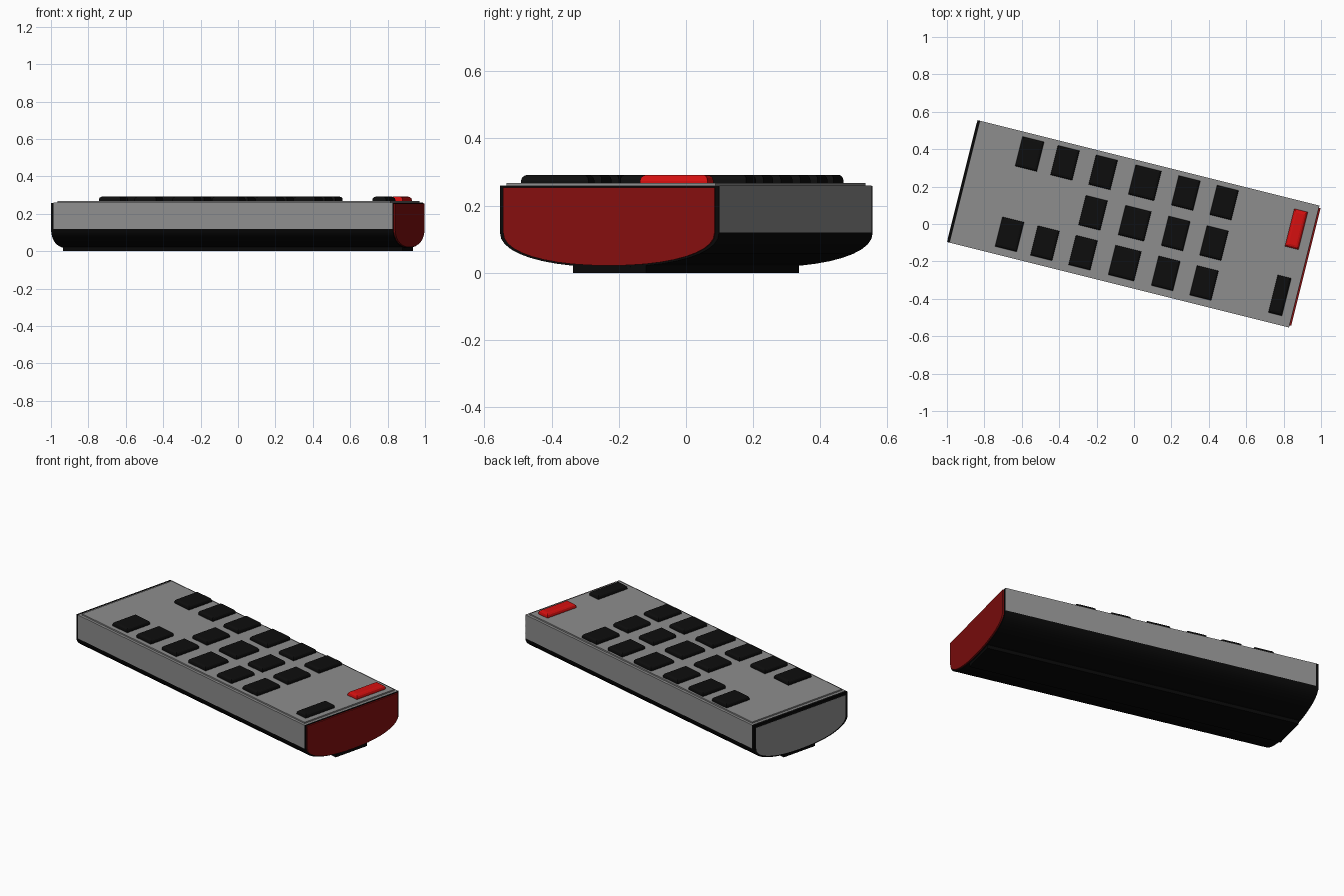
import bpy, bmesh, math
from mathutils import Matrix

cube = bpy.data.objects.get("Cube")
if cube:
    bpy.data.objects.remove(cube, do_unlink=True)

TURN = math.radians(-14.04)   # the whole model lies turned about z
HALF_W = 0.336
TOP = 0.26
SEAM = 0.12                   # where the grey shell meets the dark base


def material(name, r, g, b):
    m = bpy.data.materials.new(name)
    m.use_nodes = True
    m.diffuse_color = (r, g, b, 1)
    m.node_tree.nodes["Principled BSDF"].inputs["Base Color"].default_value = (r, g, b, 1)
    return m


grey = material("grey plastic", 0.27, 0.27, 0.27)
base_black = material("base black", 0.0025, 0.0025, 0.0025)
key_black = material("key black", 0.004, 0.004, 0.004)
bright_red = material("bright red", 0.66, 0.005, 0.005)
deep_red = material("deep red", 0.23, 0.0045, 0.0045)


def finish(name, bm, mat, smooth=False):
    bmesh.ops.recalc_face_normals(bm, faces=bm.faces)
    mesh = bpy.data.meshes.new(name)
    bm.to_mesh(mesh)
    bm.free()
    mesh.materials.append(mat)
    obj = bpy.data.objects.new(name, mesh)
    bpy.context.collection.objects.link(obj)
    obj.rotation_euler.z = TURN
    if smooth:
        bpy.ops.object.select_all(action='DESELECT')
        obj.select_set(True)
        bpy.context.view_layer.objects.active = obj
        bpy.ops.object.shade_smooth_by_angle(angle=math.radians(30))
    return obj


def box(name, mat, size, x=0, y=0, z0=0, bevel=0, segments=2):
    """Box standing on z0; bevel rounds only its top edges."""
    bm = bmesh.new()
    bmesh.ops.create_cube(bm, size=1, matrix=Matrix.Translation((x, y, z0 + size[2] / 2))
                          @ Matrix.Diagonal((*size, 1)))
    if bevel:
        middle = z0 + size[2] / 2
        edges = [e for e in bm.edges if all(v.co.z > middle for v in e.verts)]
        bmesh.ops.bevel(bm, geom=edges, offset=bevel, segments=segments,
                        profile=0.5, affect='EDGES')
    return finish(name, bm, mat)


def belly(inset, top, bottom=0.017, steps=20):
    """Cross-section: straight sides above, a shallow bowl below."""
    w = HALF_W - inset
    low = bottom + inset * 0.4
    pts = [(w, top)]
    for i in range(steps + 1):
        a = math.pi * i / steps
        c, s = math.cos(a), math.sin(a)
        pts.append((math.copysign(abs(c) ** 0.92, c) * w,
                    SEAM - (SEAM - low) * abs(s) ** 0.92))
    pts.append((-w, top))
    return pts


def extrude(name, mat, pts, x0, x1, smooth=True):
    bm = bmesh.new()
    face = bm.faces.new([bm.verts.new((x0, y, z)) for y, z in pts])
    result = bmesh.ops.extrude_face_region(bm, geom=[face], use_keep_orig=True)
    verts = [g for g in result["geom"] if isinstance(g, bmesh.types.BMVert)]
    bmesh.ops.translate(bm, verts=verts, vec=(x1 - x0, 0, 0))
    return finish(name, bm, mat, smooth)


# Shell, raised face plate and rounded base
box("upper_shell", grey, (1.867, HALF_W * 2, TOP - SEAM), x=0.002, z0=SEAM)
box("face_plate", grey, (1.835, 0.642, 0.008), x=0.002, z0=TOP)
extrude("rounded_base", base_black, belly(0, SEAM), -0.931, 0.935)
box("bottom_plate", base_black, (1.871, 0.224, 0.028))

# End plates with inset coloured panels
extrude("right_end_rim", base_black, belly(0, TOP - 0.001), 0.934, 0.938)
extrude("right_end_panel", deep_red, belly(0.012, 0.254), 0.936, 0.947)
extrude("left_end_rim", base_black, belly(0, TOP - 0.001), -0.946, -0.931)
extrude("left_end_panel", grey, belly(0.016, 0.243), -0.947, -0.94)

# Key grid: the middle row lacks the first two columns
KEY_Z, KEY_H = TOP, 0.032
columns = [-0.632, -0.437, -0.227, 0.003, 0.229, 0.44]
for row, (y, first) in enumerate([(0.228, 0), (0.005, 2), (-0.215, 0)], 1):
    for col, x in enumerate(columns[first:], first + 1):
        width = 0.142 if col == 4 else 0.119
        box(f"key_row{row}_col{col}", key_black, (width, 0.163, KEY_H),
            x, y, KEY_Z, bevel=0.014, segments=3)

# Two wide keys at the end
for name, mat, y in (("power_key", bright_red, 0.184), ("mode_key", key_black, -0.181)):
    box(name, mat, (0.075, 0.207, KEY_H), 0.849, y, KEY_Z, bevel=0.018, segments=3)
